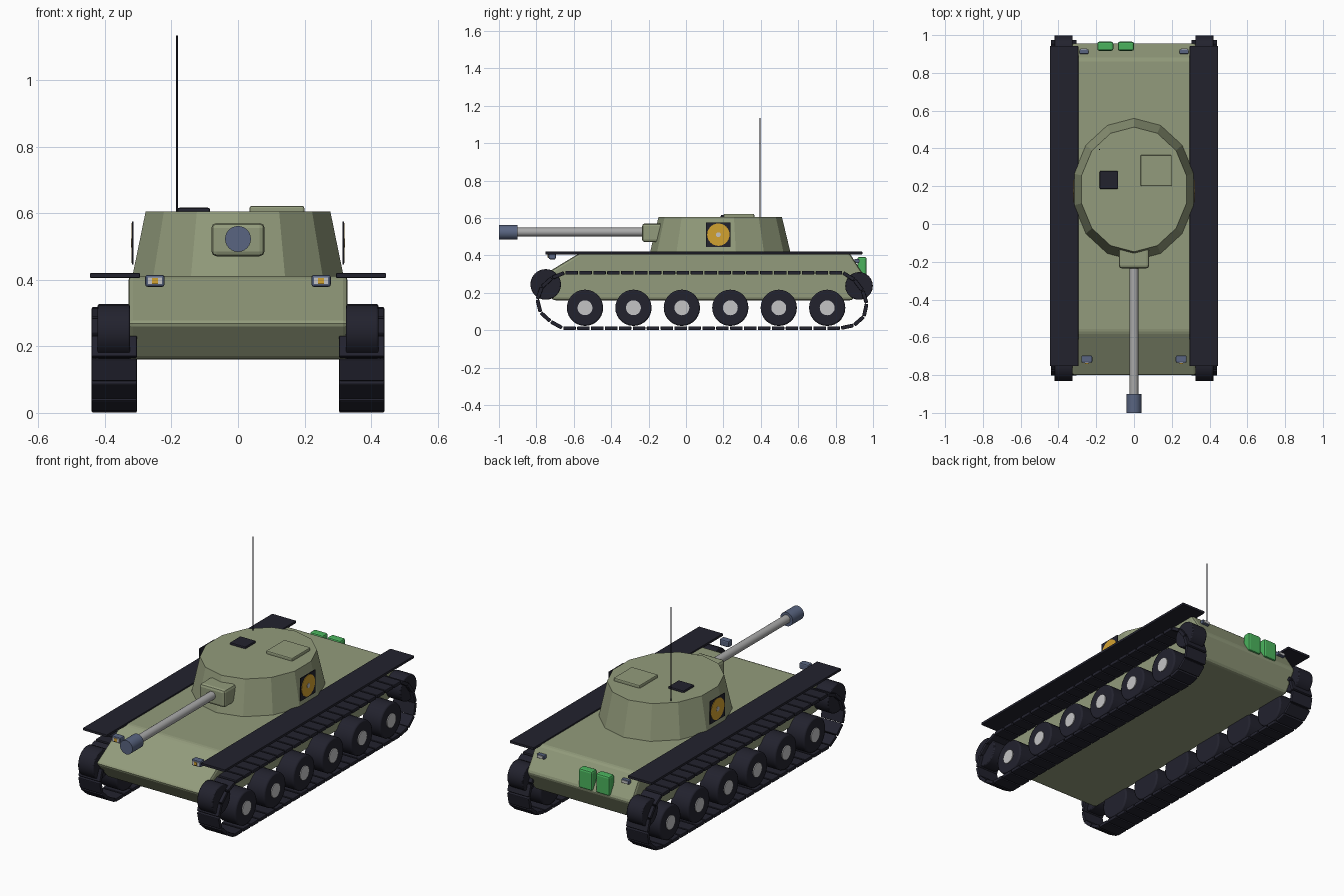
import bpy, bmesh, math
from mathutils import Vector, Matrix

cube = bpy.data.objects.get("Cube")
if cube:
    bpy.data.objects.remove(cube, do_unlink=True)


def material(name, r, g, b):
    m = bpy.data.materials.new(name)
    m.use_nodes = True
    m.diffuse_color = (r, g, b, 1)
    m.node_tree.nodes["Principled BSDF"].inputs["Base Color"].default_value = (r, g, b, 1)
    return m


OLIVE = material("olive paint", .29, .33, .2)
DARK = material("dark rubber", .016, .016, .027)
SILVER = material("light metal", .55, .55, .56)
STEEL = material("barrel steel", .4, .4, .4)
SLATE = material("slate blue", .1, .13, .22)
GREEN = material("can green", .07, .45, .11)
GOLD = material("gold", .65, .36, .03)


def finish(name, bm, mat, bevel=0, smooth=False):
    bmesh.ops.recalc_face_normals(bm, faces=bm.faces)
    me = bpy.data.meshes.new(name)
    bm.to_mesh(me)
    bm.free()
    me.materials.append(mat)
    ob = bpy.data.objects.new(name, me)
    bpy.context.collection.objects.link(ob)
    if bevel:
        mod = ob.modifiers.new("soft_edges", "BEVEL")
        mod.width, mod.segments = bevel, 2
        mod.limit_method, mod.angle_limit = "ANGLE", math.radians(30)
    if smooth:
        bpy.ops.object.select_all(action="DESELECT")
        ob.select_set(True)
        bpy.context.view_layer.objects.active = ob
        bpy.ops.object.shade_smooth_by_angle(angle=math.radians(35))
    return ob


def box(name, center, size, mat, bevel=0):
    bm = bmesh.new()
    m = Matrix.Translation(center) @ Matrix.Diagonal((*size, 1))
    bmesh.ops.create_cube(bm, size=1, matrix=m)
    return finish(name, bm, mat, bevel)


def rod(name, start, end, radius, mat, sides=24, bevel=0):
    a, b = Vector(start), Vector(end)
    bm = bmesh.new()
    turn = (b - a).to_track_quat("Z", "Y").to_matrix().to_4x4()
    bmesh.ops.create_cone(bm, cap_ends=True, segments=sides, radius1=radius, radius2=radius,
                          depth=(b - a).length, matrix=Matrix.Translation((a + b) / 2) @ turn)
    return finish(name, bm, mat, bevel, smooth=True)


# Hull: side profile extruded across the width
profile = [(-.71, .16), (-.805, .27), (-.57, .412), (.875, .412), (.96, .28), (.89, .16)]
bm = bmesh.new()
side = bm.faces.new([bm.verts.new((-.33, y, z)) for y, z in profile])
grown = bmesh.ops.extrude_face_region(bm, geom=[side])["geom"]
bmesh.ops.translate(bm, vec=(.66, 0, 0), verts=[v for v in grown if isinstance(v, bmesh.types.BMVert)])
finish("hull", bm, OLIVE, .014)

# Turret: tapered faceted oval
bm = bmesh.new()
rings = []
for z, rx, ry in ((.405, .327, .378), (.605, .285, .33)):
    angles = [i * math.tau / 14 for i in range(14)]
    rings.append([bm.verts.new((rx * math.sin(a), .183 + ry * math.cos(a), z)) for a in angles])
for i in range(14):
    j = (i + 1) % 14
    bm.faces.new((rings[0][i], rings[0][j], rings[1][j], rings[1][i]))
for ring in rings:
    bm.faces.new(ring)
finish("turret", bm, OLIVE)

# Turret fittings
box("main_hatch", (.117, .283, .611), (.165, .165, .022), OLIVE, .006)
box("small_hatch", (-.133, .233, .608), (.098, .095, .018), DARK, .006)
box("gun_mantlet", (0, -.175, .521), (.16, .12, .1), OLIVE, .015)
rod("gun_barrel", (0, -.2, .525), (0, -.92, .525), .023, STEEL)
rod("gun_muzzle", (0, -.9, .523), (0, -1, .523), .039, SLATE)
rod("antenna", (-.183, .395, .6), (-.183, .395, 1.135), .003, DARK, 8)

# Track path as (y, z) points, walked at an even pitch
path = [Vector(p) for p in [(-.66, .011), (.86, .011), (.93, .04), (.968, .1), (.965, .17), (.925, .25),
                            (.85, .308), (-.65, .308), (-.74, .27), (-.795, .2), (-.795, .13),
                            (-.765, .07)]]
spans = [(p, path[(i + 1) % len(path)]) for i, p in enumerate(path)]
total = sum((b - a).length for a, b in spans)


def point_on_path(d):
    d %= total
    for a, b in spans:
        length = (b - a).length
        if d <= length:
            return a.lerp(b, d / length)
        d -= length
    return path[0]


LINKS = 52
pitch = total / LINKS
for s, label in ((1, "left"), (-1, "right")):
    # Track links
    bm = bmesh.new()
    for i in range(LINKS):
        a, b = point_on_path(i * pitch), point_on_path((i + 1) * pitch)
        mid, d = (a + b) / 2, b - a
        m = (Matrix.Translation((s * .372, mid.x, mid.y))
             @ Matrix.Rotation(math.atan2(d.y, d.x), 4, "X")
             @ Matrix.Diagonal((.136, pitch * .9, .02, 1)))
        bmesh.ops.create_cube(bm, size=1, matrix=m)
    finish(label + "_track", bm, DARK, .004)

    # Road wheels with hubs
    for i in range(6):
        y = -.54 + i * .259
        rod(f"{label}_road_wheel_{i + 1}", (s * .315, y, .12), (s * .43, y, .12), .097, DARK, 28, .008)
        rod(f"{label}_wheel_hub_{i + 1}", (s * .42, y, .12), (s * .435, y, .12), .04, SILVER, 20)

    # Drive wheel and idler
    rod(label + "_front_drive_wheel", (s * .325, -.75, .245), (s * .422, -.75, .245), .082, DARK, 24, .005)
    rod(label + "_rear_drive_wheel", (s * .325, .925, .237), (s * .422, .925, .237), .074, DARK, 24, .005)

    # Fender
    box(label + "_fender", (s * .37, .095, .413), (.15, 1.695, .014), DARK, .002)

    # Headlight with lens plates
    box(label + "_headlight", (s * .25, -.715, .397), (.058, .038, .036), SLATE, .007)
    box(label + "_headlight_lens", (s * .25, -.735, .397), (.042, .004, .02), SILVER)
    box(label + "_headlight_bulb", (s * .25, -.738, .397), (.018, .004, .018), GOLD)

    # Rear light
    box(label + "_rear_light", (s * .265, .913, .37), (.048, .024, .022), SLATE, .004)
    box(label + "_rear_lens", (s * .265, .926, .37), (.034, .004, .014), SILVER)

    # Round emblem on a square plate
    box(label + "_emblem_plate", (s * .316, .173, .511), (.004, .132, .13), DARK)
    rod(label + "_emblem_disc", (s * .317, .173, .511), (s * .32, .173, .511), .06, GOLD)
    rod(label + "_emblem_center", (s * .319, .173, .511), (s * .322, .173, .511), .013, SILVER, 12)

# Fuel cans on the rear plate
for i, x in enumerate((-.152, -.043)):
    box(f"fuel_can_{i + 1}", (x, .941, .337), (.085, .048, .11), GREEN, .01)
